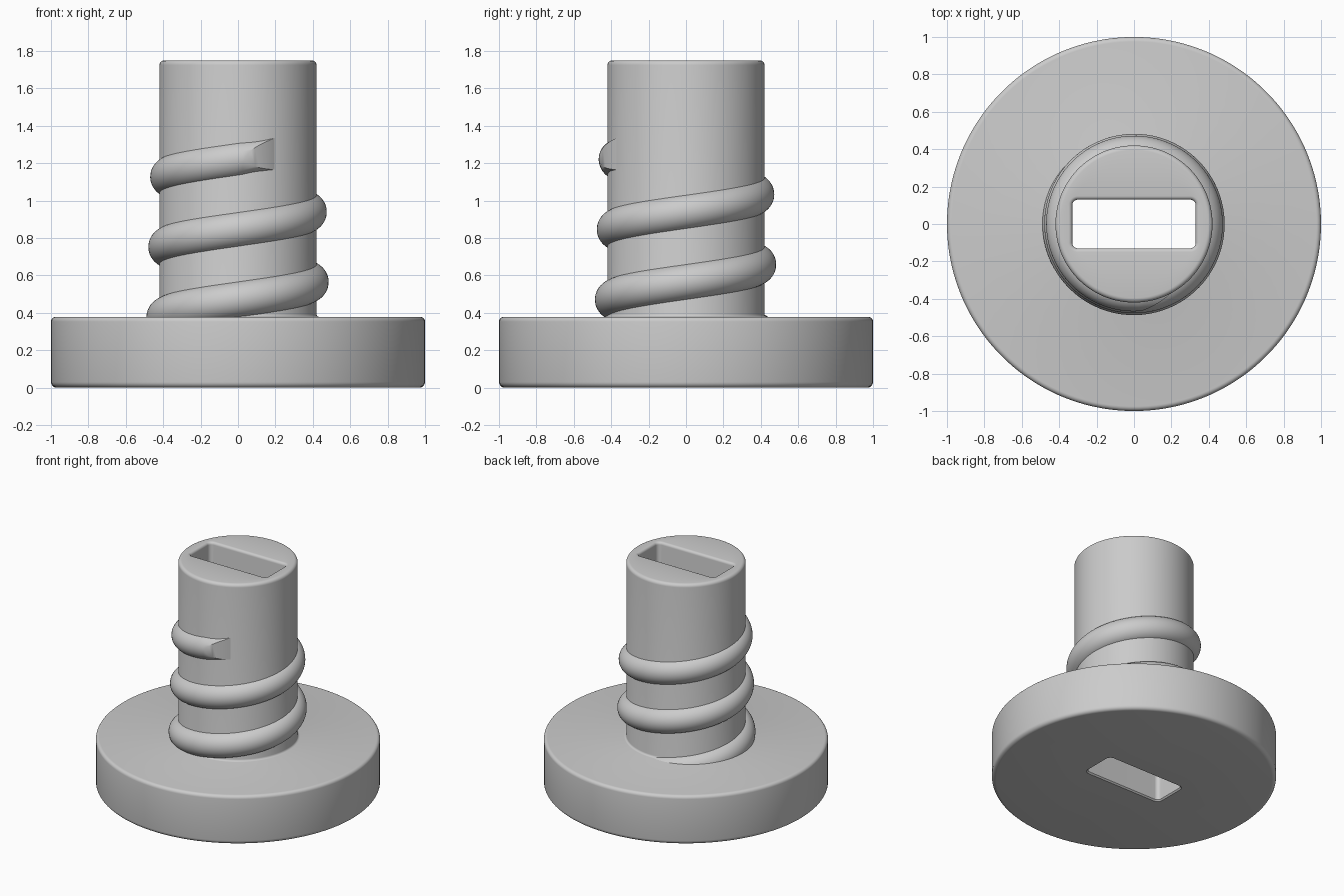
import bpy, bmesh, math
from math import cos, sin, pi, radians

if "Cube" in bpy.data.objects:
    bpy.data.objects.remove(bpy.data.objects["Cube"])

N = 128  # points around


def circle(r, z):
    return [(r * cos(2 * pi * (i + 0.5) / N), r * sin(2 * pi * (i + 0.5) / N), z) for i in range(N)]


def slot(grow, z, hx=0.33, hy=0.13, rad=0.03):
    # rounded rectangle, one quarter of the points per corner
    pts, q = [], N // 4
    for c, (sx, sy) in enumerate([(1, 1), (-1, 1), (-1, -1), (1, -1)]):
        for i in range(q):
            a = pi / 2 * (c + i / (q - 1))
            pts.append((sx * (hx - rad) + (rad + grow) * cos(a),
                        sy * (hy - rad) + (rad + grow) * sin(a), z))
    return pts


def arc(r, z, rad, a0, a1, steps=5):
    # rounded rim: (radius, z) points about a centre
    return [(r + rad * cos(radians(a0 + (a1 - a0) * i / steps)),
             z + rad * sin(radians(a0 + (a1 - a0) * i / steps))) for i in range(steps + 1)]


def finish(name, bm):
    bmesh.ops.recalc_face_normals(bm, faces=bm.faces[:])
    mesh = bpy.data.meshes.new(name)
    bm.to_mesh(mesh)
    bm.free()
    ob = bpy.data.objects.new(name, mesh)
    bpy.context.collection.objects.link(ob)
    bpy.ops.object.select_all(action='DESELECT')
    ob.select_set(True)
    bpy.context.view_layer.objects.active = ob
    bpy.ops.object.shade_smooth_by_angle(angle=radians(35))
    return ob


# head disc and post, lofted as one shell around the through slot
profile = (arc(0.97, 0.03, 0.03, -90, 0) + arc(0.975, 0.353, 0.025, 0, 90)
           + arc(0.435, 0.393, 0.015, 270, 180, 3) + arc(0.395, 1.725, 0.025, 0, 90))
rings = [circle(r, z) for r, z in profile]
rings += [slot(0.02 - r, z) for r, z in arc(0, 1.73, 0.02, 90, 0)]
rings += [slot(0, 0.01), slot(0.01, 0)]
# slot rims open outward from the wall
bm = bmesh.new()
rows = [[bm.verts.new(p) for p in ring] for ring in rings]
for k, a in enumerate(rows):
    b = rows[(k + 1) % len(rows)]
    for i in range(N):
        j = (i + 1) % N
        bm.faces.new((a[i], a[j], b[j], b[i]))
finish("slotted_head_and_post", bm)

# helical thread: half-round section winding up the post
TUBE, M, PITCH, Z0 = 0.1, 24, 0.375, 0.19
END = radians(720 + 275)


def section(theta, slant=0.0):
    pts = []
    z = Z0 + PITCH * theta / (2 * pi)
    centre = 0.40 - 0.027 * z
    for j in range(M + 1):
        phi = -pi / 2 + pi * j / M
        t = theta + slant * (TUBE - TUBE * cos(phi))
        r = centre + TUBE * cos(phi)
        pts.append((r * cos(t), r * sin(t),
                    Z0 + PITCH * t / (2 * pi) + TUBE * sin(phi)))
    return pts


bm = bmesh.new()
STEPS = 220
rings = [section((END - 0.03) * i / STEPS) for i in range(STEPS + 1)] + [section(END, 8.5)]
rows = [[bm.verts.new(p) for p in ring] for ring in rings]
for a, b in zip(rows, rows[1:]):
    for j in range(M + 1):
        k = (j + 1) % (M + 1)
        bm.faces.new((a[j], a[k], b[k], b[j]))
# end caps, the upper one cut at a slant
for row in (rows[0], rows[-1]):
    for j in range(M // 2 - 1):
        bm.faces.new((row[j], row[j + 1], row[M - j - 1], row[M - j]))
    h = M // 2
    bm.faces.new((row[h - 1], row[h], row[h + 1]))
finish("screw_thread", bm)
